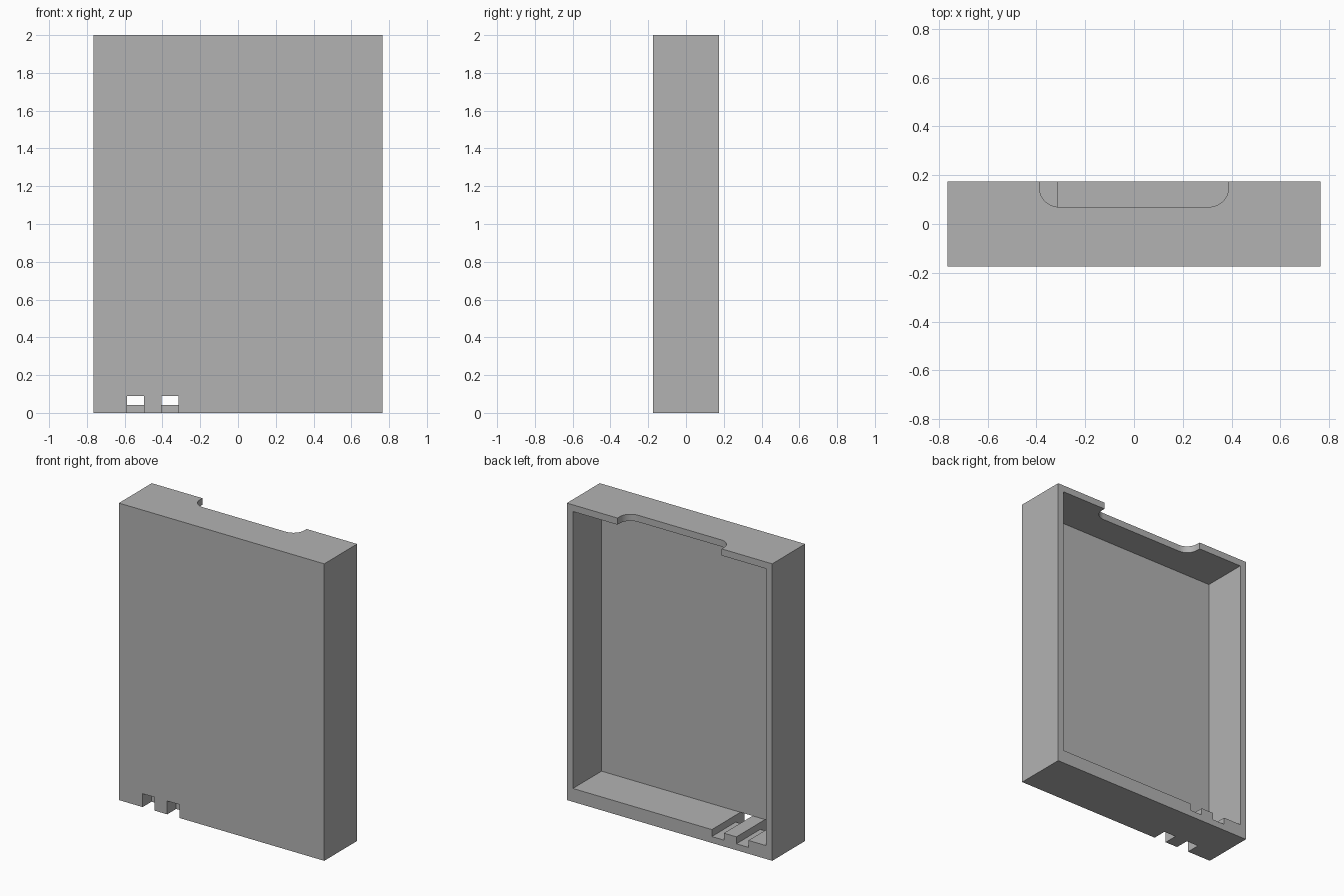
import bpy, bmesh, math
from mathutils import Vector

cube = bpy.data.objects.get("Cube")
if cube:
    bpy.data.objects.remove(cube, do_unlink=True)

W, D, H = 0.765, 0.175, 2.0      # half width, half depth, height
WALL, FLOOR = 0.045, 0.09        # wall and floor thickness
OUT = 0.1                        # cutter overshoot

grey = bpy.data.materials.new("plain grey")
grey.use_nodes = True
colour = (0.45, 0.45, 0.45, 1)
grey.diffuse_color = colour
grey.node_tree.nodes["Principled BSDF"].inputs["Base Color"].default_value = colour


def prism(name, points, offset):
    """Extrude a closed loop of 3D points along an offset vector."""
    bm = bmesh.new()
    face = bm.faces.new([bm.verts.new(p) for p in points])
    ext = bmesh.ops.extrude_face_region(bm, geom=[face])
    moved = [v for v in ext["geom"] if isinstance(v, bmesh.types.BMVert)]
    bmesh.ops.translate(bm, verts=moved, vec=Vector(offset))
    bmesh.ops.recalc_face_normals(bm, faces=bm.faces)
    mesh = bpy.data.meshes.new(name)
    bm.to_mesh(mesh)
    bm.free()
    mesh.materials.append(grey)
    obj = bpy.data.objects.new(name, mesh)
    bpy.context.collection.objects.link(obj)
    return obj


def box(name, x0, x1, y0, y1, z0, z1):
    base = [(x0, y0, z0), (x1, y0, z0), (x1, y1, z0), (x0, y1, z0)]
    return prism(name, base, (0, 0, z1 - z0))


def cut(target, cutter):
    """Subtract the cutter, apply the result and remove the cutter."""
    cutter.hide_render = True
    mod = target.modifiers.new("cut", "BOOLEAN")
    mod.operation = "DIFFERENCE"
    mod.solver = "EXACT"
    mod.object = cutter
    bpy.context.view_layer.objects.active = target
    bpy.ops.object.modifier_apply(modifier=mod.name)
    bpy.data.objects.remove(cutter, do_unlink=True)


# Tray body, hollow and open at the back
tray = box("tray_case", -W, W, -D, D, 0, H)
cut(tray, box("cavity_cutter", -W + WALL, W - WALL, -D + WALL, D + OUT, FLOOR, H - WALL))

# Rounded finger cutout in the rear edge of the top wall
half, front, r = 0.388, 0.07, 0.08
loop = [(half, D + OUT), (-half, D + OUT)]
for cx, start in ((-half + r, math.pi), (half - r, 1.5 * math.pi)):
    for i in range(13):
        a = start + i * math.pi / 24
        loop.append((cx + r * math.cos(a), front + r + r * math.sin(a)))
cut(tray, prism("finger_cutter", [(x, y, H - 2 * WALL) for x, y in loop], (0, 0, 4 * WALL)))

# Two cable channels: notch through the front edge, groove along the floor
notch_back, step = -D + 0.095, -D + WALL + 0.01
profile = [(-D - OUT, -OUT), (notch_back, -OUT), (notch_back, 0.043),
           (D + OUT, 0.043), (D + OUT, FLOOR + 0.03), (D - 0.001, FLOOR + 0.03),
           (step, FLOOR + 0.03), (step, FLOOR), (-D - OUT, FLOOR)]
for x in (-0.588, -0.405):
    cut(tray, prism("channel_cutter", [(x, y, z) for y, z in profile], (0.09, 0, 0)))

# Smooth the rounded corners, keep every other edge sharp
for o in bpy.context.selected_objects:
    o.select_set(False)
tray.select_set(True)
bpy.context.view_layer.objects.active = tray
bpy.ops.object.shade_smooth_by_angle(angle=math.radians(30))
